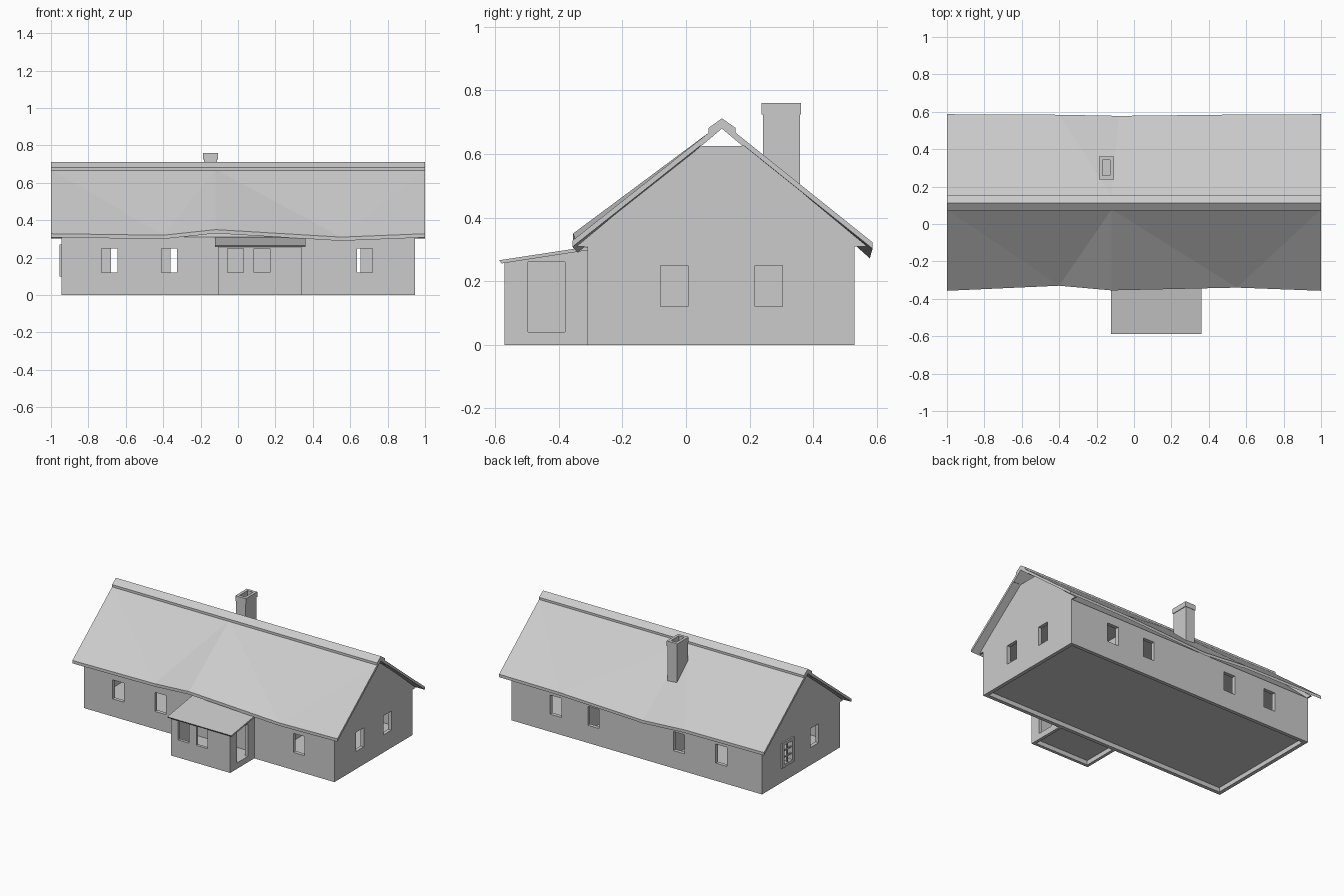
import bpy, bmesh
from mathutils import Vector

if "Cube" in bpy.data.objects:
    bpy.data.objects.remove(bpy.data.objects["Cube"])

GREY = bpy.data.materials.new("plain_grey")
GREY.diffuse_color = (0.6, 0.6, 0.6, 1)
GREY.use_nodes = True
GREY.node_tree.nodes["Principled BSDF"].inputs["Base Color"].default_value = GREY.diffuse_color


def add(name, verts, faces):
    """Make a flat-shaded mesh object with consistent outward normals."""
    bm = bmesh.new()
    vs = [bm.verts.new(v) for v in verts]
    for f in faces:
        bm.faces.new([vs[i] for i in f])
    bmesh.ops.recalc_face_normals(bm, faces=bm.faces)
    me = bpy.data.meshes.new(name)
    bm.to_mesh(me)
    bm.free()
    me.materials.append(GREY)
    ob = bpy.data.objects.new(name, me)
    bpy.context.collection.objects.link(ob)
    return ob


def prism(name, x0, x1, profile):
    """Extrude a (y, z) profile along x."""
    n = len(profile)
    verts = [(x, y, z) for x in (x0, x1) for y, z in profile]
    faces = [tuple(range(n)), tuple(range(n, 2 * n))]
    faces += [(i, (i + 1) % n, n + (i + 1) % n, n + i) for i in range(n)]
    return add(name, verts, faces)


def box(name, x0, x1, y0, y1, z0, z1):
    return prism(name, x0, x1, [(y0, z0), (y1, z0), (y1, z1), (y0, z1)])


def cut(ob, bounds):
    """Subtract boxes from an object, one after another."""
    for b in bounds:
        cutter = box("cutter", *b)
        cutter.hide_render = True
        m = ob.modifiers.new("cut", 'BOOLEAN')
        m.operation, m.solver, m.object = 'DIFFERENCE', 'EXACT', cutter
        bpy.context.view_layer.objects.active = ob
        bpy.ops.object.modifier_apply(modifier=m.name)
        bpy.data.objects.remove(cutter)


# House walls: hollow shell with window openings
W, Y0, Y1, T = 0.945, -0.31, 0.53, 0.025
ZL, ZH = 0.12, 0.25
walls = box("house_walls", -W, W, Y0, Y1, 0, 0.31)
holes = [(-W + T, W - T, Y0 + T, Y1 - T, -0.1, 0.4)]
for x in (-0.73, -0.41, 0.635):
    holes.append((x, x + 0.085, Y0 - 0.05, Y0 + 0.05, ZL, ZH))
for x in (-0.68, -0.36, 0.285, 0.57):
    holes.append((x, x + 0.085, Y1 - 0.05, Y1 + 0.05, ZL, ZH))
for s in (-1, 1):
    for y in (-0.08, 0.217):
        holes.append((s * W - 0.05, s * W + 0.05, y, y + 0.087, ZL, ZH))
cut(walls, holes)

# Floor raised above the wall base, and two inner partitions
box("house_floor", -W + 0.01, W - 0.01, Y0 + 0.01, Y1 - 0.01, 0.03, 0.04)
for x in (-0.22, 0.42):
    box("partition", x, x + 0.02, Y0 + 0.02, Y1 - 0.02, 0.035, 0.31)

# Attic core and the two gable boards
prism("attic", -W + 0.005, W - 0.005,
      [(Y0, 0.31), (Y1, 0.31), (0.21, 0.6), (0.015, 0.6)])
for s in (-1, 1):
    prism("gable_board", s * W, s * (W - 0.01),
          [(-0.345, 0.309), (0.57, 0.309), (0.213, 0.605), (0.012, 0.605)])


# Roof slopes with a slightly uneven eave
def slope(name, ridge_y, eave, thick=0.02):
    top = [(x, ridge_y, 0.672) for x in (-1, -0.12, 1)] + eave
    n = len(top)
    tris = [(0, 3, 4), (0, 4, 1), (1, 4, 5), (1, 5, 6), (1, 6, 2), (2, 6, 7)]
    loop = (0, 3, 4, 5, 6, 7, 2, 1)
    faces = tris + [tuple(i + n for i in t) for t in tris]
    for a, b in zip(loop, loop[1:] + loop[:1]):
        faces.append((a, b, b + n, a + n))
    add(name, top + [(x, y, z - thick) for x, y, z in top], faces)


slope("roof_front", 0.078, [(-1, -0.357, 0.328), (-0.4, -0.33, 0.32),
                            (-0.12, -0.355, 0.35), (0.55, -0.34, 0.31),
                            (1, -0.357, 0.328)])
slope("roof_back", 0.15, [(-1, 0.587, 0.322), (-0.4, 0.584, 0.315),
                          (-0.08, 0.578, 0.292), (0.55, 0.585, 0.318),
                          (1, 0.587, 0.322)])

# Ridge cap and the tie board beneath it
prism("ridge_cap", -1, 1, [(0.035, 0.625), (0.071, 0.665), (0.071, 0.682),
                           (0.113, 0.712), (0.156, 0.682), (0.156, 0.665),
                           (0.191, 0.625), (0.178, 0.625), (0.113, 0.68),
                           (0.048, 0.625)])
prism("ridge_tie", -W, W, [(0.012, 0.605), (0.213, 0.605),
                           (0.19, 0.625), (0.036, 0.625)])

# Chimney with a wider hollow cap
shaft = box("chimney_shaft", -0.183, -0.112, 0.242, 0.359, 0.035, 0.73)
cap = box("chimney_cap", -0.187, -0.108, 0.238, 0.362, 0.725, 0.76)
flue = (-0.168, -0.127, 0.258, 0.343, 0.6, 0.9)
cut(shaft, [flue])
cut(cap, [flue])

# Porch: hollow sloping-topped shell with windows and a side doorway
PX0, PX1, PY = -0.108, 0.34, -0.57
porch = prism("porch_walls", PX0, PX1,
              [(PY, 0), (Y0, 0), (Y0, 0.298), (PY, 0.258)])
cut(porch, [(PX0 + 0.02, PX1 - 0.02, PY + 0.02, Y0 + 0.05, -0.1, 0.4),
            (-0.055, 0.03, PY - 0.05, PY + 0.05, ZL, ZH),
            (0.085, 0.17, PY - 0.05, PY + 0.05, ZL, ZH),
            (PX1 - 0.05, PX1 + 0.05, -0.497, -0.38, 0.04, 0.26)])
box("porch_floor", PX0 + 0.01, PX1 - 0.01, PY + 0.01, Y0, 0.03, 0.04)
prism("porch_roof", -0.123, 0.36, [(-0.587, 0.266), (-0.58, 0.256),
                                   (-0.3, 0.299), (-0.3, 0.31)])

# Raised window frame with glazing bars on the left gable
frame = box("window_frame", -W - 0.01, -W + 0.005, 0.197, 0.324, 0.1, 0.27)
cut(frame, [(-W - 0.05, -W + 0.05, 0.217, 0.304, ZL, ZH)])
box("window_bar_upright", -W - 0.005, -W + 0.005, 0.255, 0.266, ZL, ZH)
for z in (0.16, 0.205):
    box("window_bar_cross", -W - 0.004, -W + 0.004, 0.217, 0.304, z, z + 0.008)
